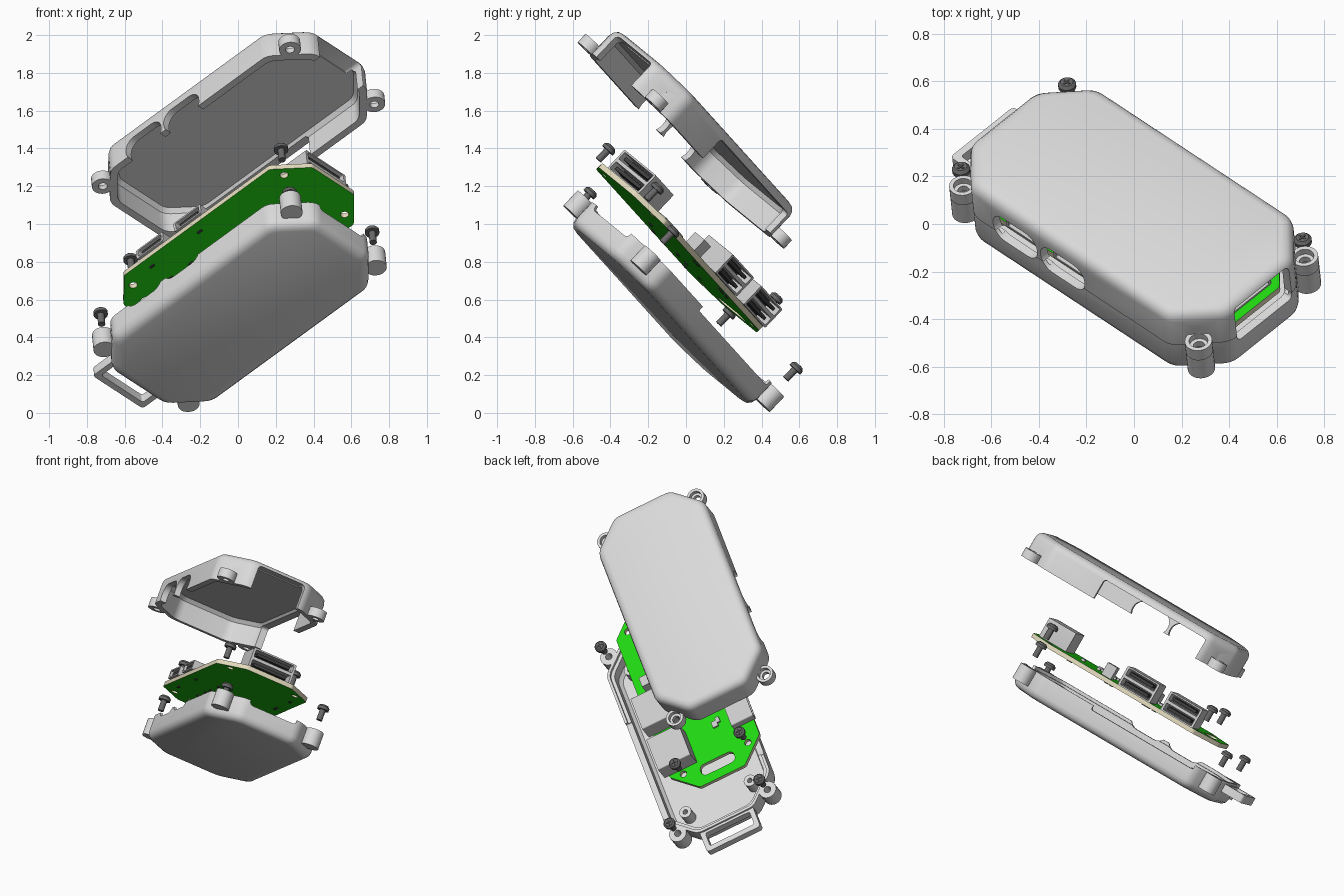
import bpy, bmesh, random
from math import cos, sin, pi, radians, tan
from mathutils import Matrix, Vector

if "Cube" in bpy.data.objects:
    bpy.data.objects.remove(bpy.data.objects["Cube"])

# Tilted frame shared by every part: u = long axis, v = short axis, n = thickness
U = Vector((.713, -.470, .520)).normalized()
N = Vector((-.081, .690, .720))
N = (N - U * N.dot(U)).normalized()
V = N.cross(U)
UPPER, BOARD, LOWER = 1.445, .91, .66      # heights of the exploded layers
SEAM, TOP, BOTTOM = -.04, .15, -.20
parts = []


def material(name, r, g, b):
    m = bpy.data.materials.new(name)
    m.use_nodes = True
    m.diffuse_color = (r, g, b, 1)
    m.node_tree.nodes["Principled BSDF"].inputs["Base Color"].default_value = (r, g, b, 1)
    return m


GREY = material("case grey", .70, .70, .70)
STEEL = material("screw steel", .14, .14, .14)
METAL = material("connector metal", .60, .60, .60)
BLACK = material("dark plastic", .05, .05, .05)
GREEN = material("board green", .015, .68, .006)
BEIGE = material("board edge beige", .78, .72, .52)


def make(name, bm, *mats):
    bmesh.ops.recalc_face_normals(bm, faces=bm.faces)
    mesh = bpy.data.meshes.new(name)
    bm.to_mesh(mesh)
    bm.free()
    for m in mats:
        mesh.materials.append(m)
    ob = bpy.data.objects.new(name, mesh)
    bpy.context.collection.objects.link(ob)
    return ob


def place(ob, z, extra=(0, 0, 0)):
    m = Matrix((U, V, N)).transposed().to_4x4()
    m.translation = Vector((0, 0, z)) + Vector(extra)
    ob.matrix_world = m
    parts.append(ob)
    return ob


def loft(bm, rings):
    loops = [[bm.verts.new(p) for p in r] for r in rings]
    k = len(loops[0])
    for a, b in zip(loops, loops[1:]):
        for i in range(k):
            bm.faces.new((a[i], a[(i + 1) % k], b[(i + 1) % k], b[i]))
    bm.faces.new(loops[0])
    bm.faces.new(loops[-1])


def fillet(corners, r, seg=4):
    """Round every corner of a convex polygon."""
    out = []
    for i, p in enumerate(corners):
        a = (corners[i - 1] - p).normalized()
        b = (corners[(i + 1) % len(corners)] - p).normalized()
        half = a.angle(b) / 2
        centre = p + (a + b).normalized() * (r / sin(half))
        s = (p + a * (r / tan(half)) - centre).normalized()
        e = (p + b * (r / tan(half)) - centre).normalized()
        out += [centre + s.slerp(e, t / seg).normalized() * r for t in range(seg + 1)]
    return out


def outline(L, W, c, d=0, r=.09):
    L, W, c = L - d, W - d, c - .586 * d
    q = [(L, -W + c), (L, W - c), (L - c, W), (c - L, W),
         (-L, W - c), (-L, c - W), (c - L, -W), (L - c, -W)]
    return fillet([Vector(p) for p in q], r)


def rrect(x0, x1, y0, y1, r):
    return fillet([Vector(p) for p in ((x0, y0), (x1, y0), (x1, y1), (x0, y1))], r, 6)


def prism(bm, pts, axis, lo, hi):
    """Extrude a 2D outline along one local axis."""
    def at(p, h):
        return {"u": (h, p[0], p[1]), "v": (p[0], h, p[1]), "n": (p[0], p[1], h)}[axis]
    loft(bm, [[at(p, h) for p in pts] for h in (lo, hi)])


def disc(x, y, r, k=24):
    return [(x + r * cos(2 * pi * i / k), y + r * sin(2 * pi * i / k)) for i in range(k)]


def box(bm, x0, x1, y0, y1, z0, z1):
    prism(bm, [(x0, y0), (x1, y0), (x1, y1), (x0, y1)], "n", z0, z1)


def boolean(ob, op, *prisms):
    for args in prisms:
        bm = bmesh.new()
        prism(bm, *args)
        tool = make("cutter", bm)
        tool.hide_render = True
        mod = ob.modifiers.new("cut", "BOOLEAN")
        mod.operation, mod.solver, mod.object = op, "EXACT", tool
        bpy.context.view_layer.objects.active = ob
        bpy.ops.object.modifier_apply(modifier=mod.name)
        bpy.data.objects.remove(tool)


EARS = [(x * .695, y * .32) for x in (1, -1) for y in (1, -1)]
POSTS = [(x * .56, y * .23) for x in (1, -1) for y in (1, -1)]


# Case halves: rounded outer skin lofted into a hollow inside
def shell(name, end, lip):
    s = 1 if end > SEAM else -1
    prof = [(.05 * (1 - cos(a)), end - s * .05 * (1 - sin(a)))
            for a in (radians(t) for t in (90, 60, 30, 0))]
    prof += [(0, SEAM)] + ([(.018, SEAM), (.018, SEAM - .02)] if lip else [])
    prof += [(.04, SEAM - .02 * lip), (.04, end - s * .06), (.06, end - s * .035)]
    bm = bmesh.new()
    loft(bm, [[(p.x, p.y, h) for p in outline(.76, .38, .18, d)] for d, h in prof])
    return make(name, bm, GREY)


# Openings shared by both halves: two rounded slots, end port, wide side port
OPENINGS = [(rrect(c - .13, c + .13, -.07, .07, .065), "v", -.5, -.30) for c in (-.33, -.05)]
OPENINGS += [(rrect(-.16, .17, -.07, .12, .025), "u", .66, .9)]

upper = shell("upper_case", TOP, 0)
boolean(upper, "UNION", *[(disc(x, y, .058), "n", SEAM, .02) for x, y in EARS])
boolean(upper, "DIFFERENCE", *OPENINGS, (rrect(-.56, .2, -.15, .10, .02), "v", .31, .5),
        *[(disc(x, y, .024), "n", -.1, .1) for x, y in EARS],
        *[(disc(x, y, .04), "n", -.01, .06) for x, y in EARS])
place(upper, UPPER)

lower = shell("lower_case", BOTTOM, 1)
boolean(lower, "UNION", *[(disc(x, y, .058), "n", -.15, SEAM) for x, y in EARS],
        *[(disc(x, y, .04), "n", -.18, -.07) for x, y in POSTS])
boolean(lower, "DIFFERENCE", *OPENINGS, (rrect(-.56, .2, -.07, .1, .01), "v", .31, .5),
        *[(disc(x, y, .022), "n", -.12, .1) for x, y in EARS],
        *[(disc(x, y, .016), "n", -.14, .1) for x, y in POSTS])
place(lower, LOWER)

# Strap loop on the end of the lower case
bm = bmesh.new()
prism(bm, rrect(-.905, -.745, -.19, .19, .02), "n", -.11, -.055)
loop = make("strap_loop", bm, GREY)
boolean(loop, "DIFFERENCE", (rrect(-.872, -.775, -.157, .157, .012), "n", -.3, .1))
place(loop, LOWER)

# Circuit board: green faces with a beige edge
bm = bmesh.new()
prism(bm, outline(.70, .32, .16, 0, .03), "n", -.065, -.035)
board = make("circuit_board", bm, BEIGE, GREEN)
boolean(board, "DIFFERENCE", (rrect(-.64, -.56, -.12, .12, .035), "n", -.2, .2),
        *[(disc(x, y, .022), "n", -.2, .2) for x, y in POSTS])
for f in board.data.polygons:
    f.material_index = int(abs(f.normal.z) > .5)
place(board, BOARD)


# Socket: metal box with a deep opening, dark back and a tongue
def socket(name, axis, c, half, lo, hi, top, ports=1):
    """Opening faces the hi end of the axis."""
    s = 1 if hi > lo else -1
    bm = bmesh.new()
    prism(bm, rrect(c - half, c + half, -.036, top, .008), axis, lo, hi)
    ob = make(name, bm, METAL)
    step = (top + .036) / ports
    rows = [(-.036 + i * step, -.036 + (i + 1) * step) for i in range(ports)]
    boolean(ob, "DIFFERENCE", *[(rrect(c - half + .015, c + half - .015, a + .01, b - .01, .006),
                                 axis, hi - s * .1, hi + s * .05) for a, b in rows])
    place(ob, BOARD)
    bm = bmesh.new()
    for a, b in rows:
        m, t = (a + b) / 2, (b - a) * .14
        prism(bm, rrect(c - half + .018, c + half - .018, a + .012, b - .012, .004),
              axis, hi - s * .1, hi - s * .092)
        prism(bm, rrect(c - half + .035, c + half - .035, m - t, m + t, .003),
              axis, hi - s * .1, hi - s * .012)
    place(make(name + "_tongue", bm, BLACK), BOARD)


for i, c in enumerate((-.41, -.09)):
    socket("side_socket_%d" % (i + 1), "v", c, .12, .12, .35, .10, 2)
for i, c in enumerate((-.33, -.05)):
    socket("flat_socket_%d" % (i + 1), "v", c, .10, -.18, -.335, .025)
socket("end_socket", "u", 0, .15, .46, .66, .10, 2)

# Small components on both faces of the board
random.seed(4)
tops, unders = bmesh.new(), bmesh.new()
for i in range(26):
    x, y = random.uniform(-.35, .38), random.uniform(-.14, .08)
    w, d = random.uniform(.008, .022), random.uniform(.008, .022)
    box(tops, x - w, x + w, y - d, y + d, -.036, -.02)
    if i < 14:
        x, y = random.uniform(-.45, .45), random.choice((-.26, -.12, .26))
        box(unders, x - .015, x + .015, y - .006, y + .006, -.072, -.064)
box(tops, .10, .17, .17, .26, -.036, .05)
place(make("top_components", tops, METAL), BOARD)
place(make("underside_pads", unders, BLACK), BOARD)


# Screws: domed head, shaft and a dark cross on top
def screw(name, x, y, h, z, extra=(0, 0, 0)):
    bm = bmesh.new()
    rings = [(.019, -.085), (.019, -.015), (.038, -.015), (.038, .004), (.026, .017)]
    loft(bm, [[(*p, h + k) for p in disc(x, y, r)] for r, k in rings])
    place(make(name, bm, STEEL), z, extra)
    bm = bmesh.new()
    for a, b in ((.018, .005), (.005, .018)):
        box(bm, x - a, x + a, y - b, y + b, h + .014, h + .0185)
    place(make(name + "_cross", bm, BLACK), z, extra)


for i, (x, y) in enumerate(EARS):
    screw("case_screw_%d" % (i + 1), x, y, 0 if x > 0 > y else .12, LOWER)
for i, (x, y) in enumerate(POSTS):
    if x > 0:
        screw("board_screw_%d" % (i + 1), x - .02, y, -.035, BOARD, (0, 0, .13))
    else:
        screw("board_screw_%d" % (i + 1), x, y, .13, BOARD)

# Smooth rounded surfaces, keep hard edges sharp
bpy.ops.object.select_all(action="DESELECT")
for ob in parts:
    ob.select_set(True)
bpy.context.view_layer.objects.active = parts[0]
bpy.ops.object.shade_smooth_by_angle(angle=radians(35))
